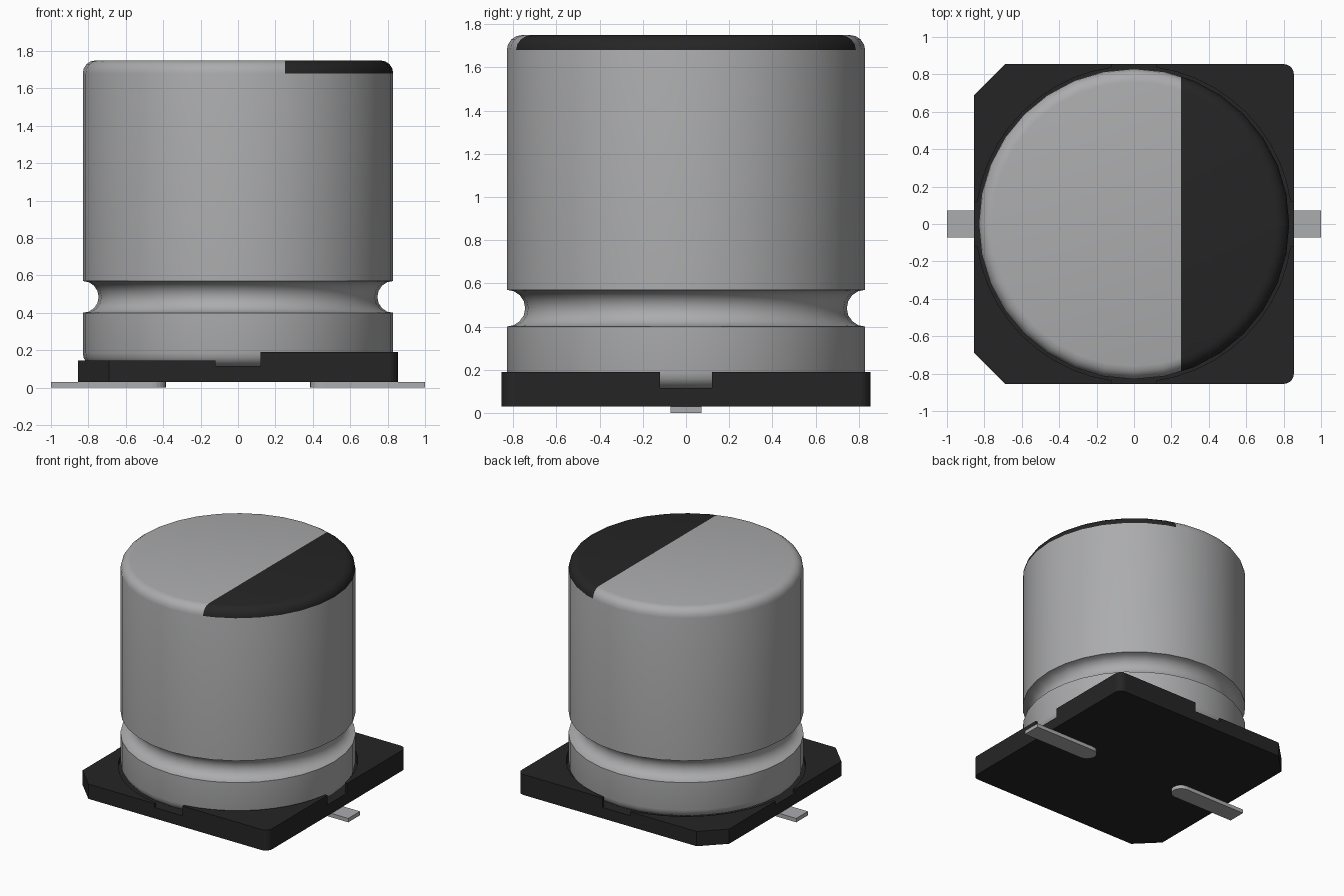
import bpy, bmesh, math
from math import sin, cos, pi

if "Cube" in bpy.data.objects:
    bpy.data.objects.remove(bpy.data.objects["Cube"])


def material(name, rgb):
    m = bpy.data.materials.new(name)
    m.diffuse_color = (*rgb, 1)
    m.use_nodes = True
    m.node_tree.nodes["Principled BSDF"].inputs["Base Color"].default_value = m.diffuse_color
    return m


ALUMINIUM = material("aluminium", (0.41, 0.412, 0.42))
BLACK = material("black plastic", (0.019, 0.0185, 0.0185))


def finish(name, bm, mats, smooth=False):
    me = bpy.data.meshes.new(name)
    bm.normal_update()
    bm.to_mesh(me)
    bm.free()
    for m in mats:
        me.materials.append(m)
    if smooth:
        me.shade_smooth()
        me.set_sharp_from_angle(angle=math.radians(35))
    ob = bpy.data.objects.new(name, me)
    bpy.context.collection.objects.link(ob)
    return ob


def arc(cx, cy, r, a0, a1, n):
    """Points along a circular arc, angles in degrees."""
    pts = []
    for i in range(n + 1):
        a = math.radians(a0 + (a1 - a0) * i / n)
        pts.append((cx + r * cos(a), cy + r * sin(a)))
    return pts


def prism(name, outline, z0, z1, mat, bottom=True):
    """Extrude a flat outline between two heights."""
    bm = bmesh.new()
    lo = [bm.verts.new((x, y, z0)) for x, y in outline]
    hi = [bm.verts.new((x, y, z1)) for x, y in outline]
    n = len(lo)
    for i in range(n):
        j = (i + 1) % n
        bm.faces.new((lo[i], lo[j], hi[j], hi[i]))
    bm.faces.new(hi)
    if bottom:
        bm.faces.new(lo[::-1])
    return finish(name, bm, [mat])


# Can: lathed profile with rounded ends and a crimped groove
R, F, Z0, Z1, SEG = 0.83, 0.07, 0.115, 1.75, 32
profile = arc(R - F, Z0 + F, F, -90, 0, 4)
profile += arc(R, 0.485, 0.085, 270, 90, 8)
profile += arc(R - F, Z1 - F, F, 0, 90, 4)
bm = bmesh.new()
rings = [[bm.verts.new((r * cos(2 * pi * k / SEG), r * sin(2 * pi * k / SEG), z))
          for k in range(SEG)] for r, z in profile]
for a, b in zip(rings, rings[1:]):
    for k in range(SEG):
        j = (k + 1) % SEG
        bm.faces.new((a[k], a[j], b[j], b[k]))
bm.faces.new(rings[0][::-1])
bm.faces.new(rings[-1])

# Polarity mark: cut the top of the can and colour one side black
top = [f for f in bm.faces if f.calc_center_median().z > Z1 - F]
geom = top + list({e for f in top for e in f.edges}) + list({v for f in top for v in f.verts})
bmesh.ops.bisect_plane(bm, geom=geom, dist=1e-5, plane_co=(0.25, 0, 0), plane_no=(1, 0, 0))
for f in bm.faces:
    c = f.calc_center_median()
    f.material_index = int(c.z > Z1 - F and c.x > 0.25)
finish("can", bm, [ALUMINIUM, BLACK], smooth=True)

# Base slab: two cut corners and two rounded corners
H, CUT, RND, FLOOR = 0.855, 0.165, 0.055, 0.115
outline = [(-H, H - CUT), (-H, -H + CUT), (-H + CUT, -H)]
outline += arc(H - RND, -H + RND, RND, -90, 0, 5)
outline += arc(H - RND, H - RND, RND, 0, 90, 5)
outline += [(-H + CUT, H)]
prism("base", outline, 0.03, FLOOR, BLACK)

# Raised corners around the round seat, separated by notches
SEAT, GAP = 0.845, 0.12
a0 = math.degrees(math.asin(GAP / SEAT))
for sx, side in ((1, "right"), (-1, "left")):
    for sy, end in ((1, "back"), (-1, "front")):
        if sx > 0:
            corner = arc(H - RND, H - RND, RND, 0, 90, 5)
        else:
            corner = [(H, H - CUT), (H - CUT, H)]
        pts = [(H, GAP)] + corner + [(GAP, H)] + arc(0, 0, SEAT, 90 - a0, a0, 10)
        pts = [(sx * x, sy * y) for x, y in pts]
        if sx * sy < 0:
            pts.reverse()
        prism(f"{end}_{side}_base_corner", pts, FLOOR, 0.19 if sx > 0 else 0.145,
              BLACK, bottom=False)

# Flat leads with rounded inner ends
W = 0.072
for s, side in ((1, "right"), (-1, "left")):
    pts = [(1, -W), (1, W)] + arc(0.385 + W, 0, W, 90, 270, 10)
    prism(f"{side}_lead", [(s * x, s * y) for x, y in pts], 0, 0.03, ALUMINIUM)
